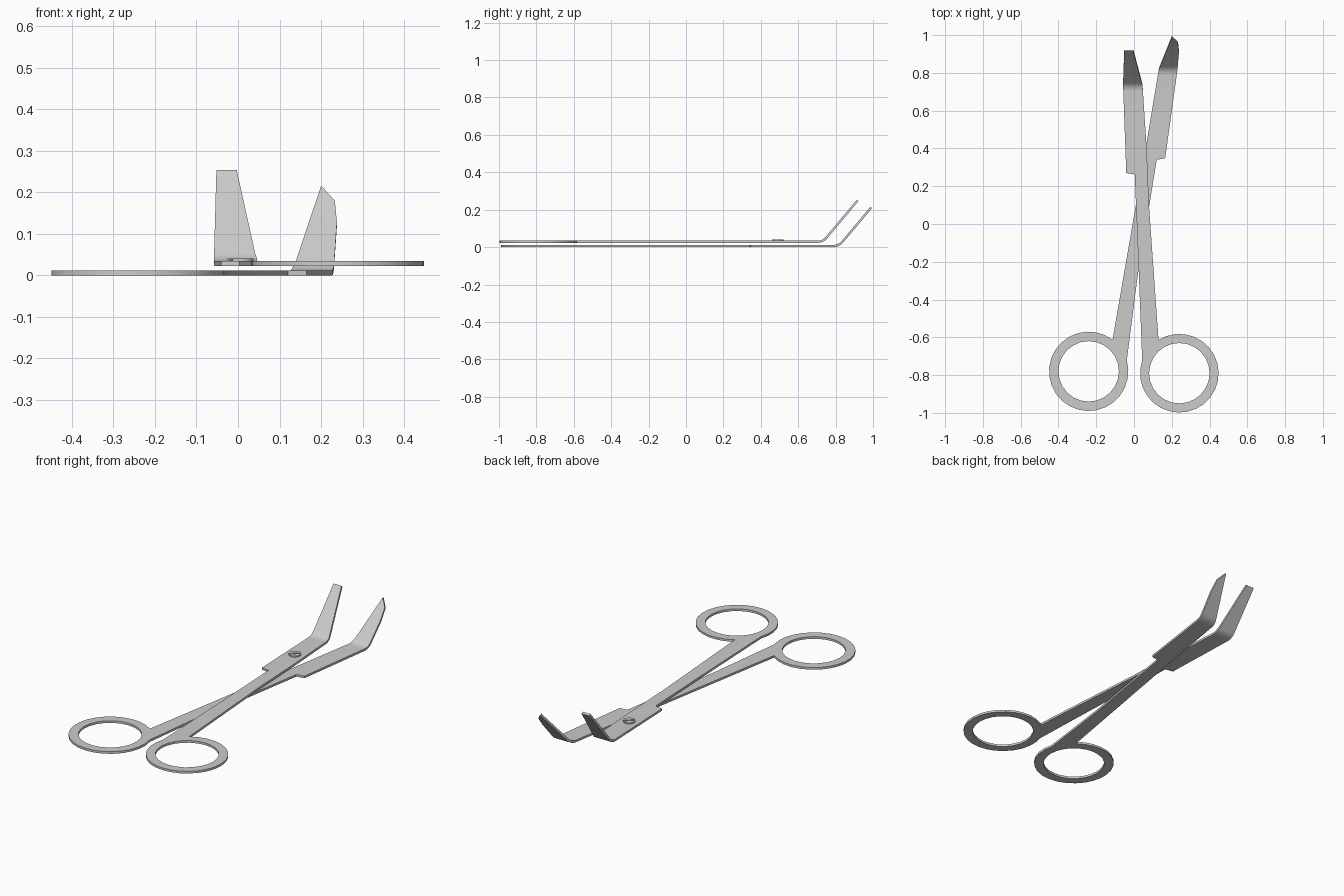
import bpy, bmesh
from math import sin, cos, radians
from mathutils import Vector

if "Cube" in bpy.data.objects:
    bpy.data.objects.remove(bpy.data.objects["Cube"])

THICK = 0.012
BEND = radians(50)
BEND_R = 0.07


def arc(cx, cy, r, a0, a1, n):
    return [(cx + r * cos(radians(a0 + (a1 - a0) * i / n)),
             cy + r * sin(radians(a0 + (a1 - a0) * i / n))) for i in range(n + 1)]


def bend_at(y, y0):
    """Height and tilt of the sheet at y, for a bend starting at y0."""
    end = y0 + BEND_R * sin(BEND)
    if y <= y0:
        return 0.0, 0.0
    if y >= end:
        return BEND_R * (1 - cos(BEND)) + (y - end) * sin(BEND) / cos(BEND), BEND
    s = (y - y0) / BEND_R
    c = (1 - s * s) ** 0.5
    return BEND_R * (1 - c), math_asin(s)


def math_asin(s):
    from math import asin
    return asin(s)


def sheet(name, loops, z, thick, bend_y=None):
    """Fill closed outlines, optionally bend the end up, and give it thickness."""
    bm = bmesh.new()
    for pts in loops:
        vs = [bm.verts.new((x, y, 0)) for x, y in pts]
        for a, b in zip(vs, vs[1:] + vs[:1]):
            bm.edges.new((a, b))
    bmesh.ops.triangle_fill(bm, edges=bm.edges[:], use_beauty=True, use_dissolve=False)
    if bend_y is not None:
        for i in range(7):
            y = bend_y + BEND_R * sin(BEND * i / 6)
            bmesh.ops.bisect_plane(bm, geom=bm.verts[:] + bm.edges[:] + bm.faces[:],
                                   plane_co=(0, y, 0), plane_no=(0, 1, 0))
    bottom = bm.verts[:]
    ext = bmesh.ops.extrude_face_region(bm, geom=bm.faces[:], use_keep_orig=True)
    top = [g for g in ext["geom"] if isinstance(g, bmesh.types.BMVert)]
    for verts, t in ((bottom, 0), (top, thick)):
        for v in verts:
            h, a = bend_at(v.co.y, bend_y) if bend_y is not None else (0, 0)
            v.co += Vector((0, -sin(a) * t, z + h + cos(a) * t))
    bmesh.ops.recalc_face_normals(bm, faces=bm.faces[:])
    me = bpy.data.meshes.new(name)
    bm.to_mesh(me)
    bm.free()
    ob = bpy.data.objects.new(name, me)
    bpy.context.collection.objects.link(ob)
    bpy.ops.object.select_all(action='DESELECT')
    ob.select_set(True)
    bpy.context.view_layer.objects.active = ob
    bpy.ops.object.shade_smooth_by_angle(angle=radians(30))
    return ob


# Lower half: left finger ring, right blade
lower = [(0.02, -0.27), (0.08, 0.09), (0.12, 0.34), (0.165, 0.348), (0.228, 0.80),
         (0.238, 0.92), (0.233, 0.965), (0.2, 0.995), (0.132, 0.825), (0.06, 0.39)]
sheet("lower_half", [lower + arc(-0.24, -0.78, 0.21, 53, 376, 24),
                     arc(-0.24, -0.78, 0.16, 0, 345, 23)], 0, THICK, 0.788)

# Upper half: right finger ring, left blade
upper = [(0.08, 0.09), (0.067, 0.4), (0.045, 0.74), (-0.003, 0.922), (-0.052, 0.922),
         (-0.058, 0.74), (-0.041, 0.27), (0.004, 0.262), (0.026, -0.27)]
sheet("upper_half", [upper + arc(0.24, -0.79, 0.208, 161, 482, 24),
                     arc(0.24, -0.79, 0.16, 0, 345, 23)], 0.022, THICK, 0.702)

# Slotted screw: a thin disc with two raised half discs
sx, sy, sr = 0.006, 0.49, 0.031
sheet("screw_base", [arc(sx, sy, sr, 0, 345, 23)], 0.033, 0.003)
for i, start in enumerate((45, 225)):
    sheet(f"screw_head_{i + 1}", [arc(sx, sy, sr, start + 8, start + 172, 12)], 0.034, 0.007)
